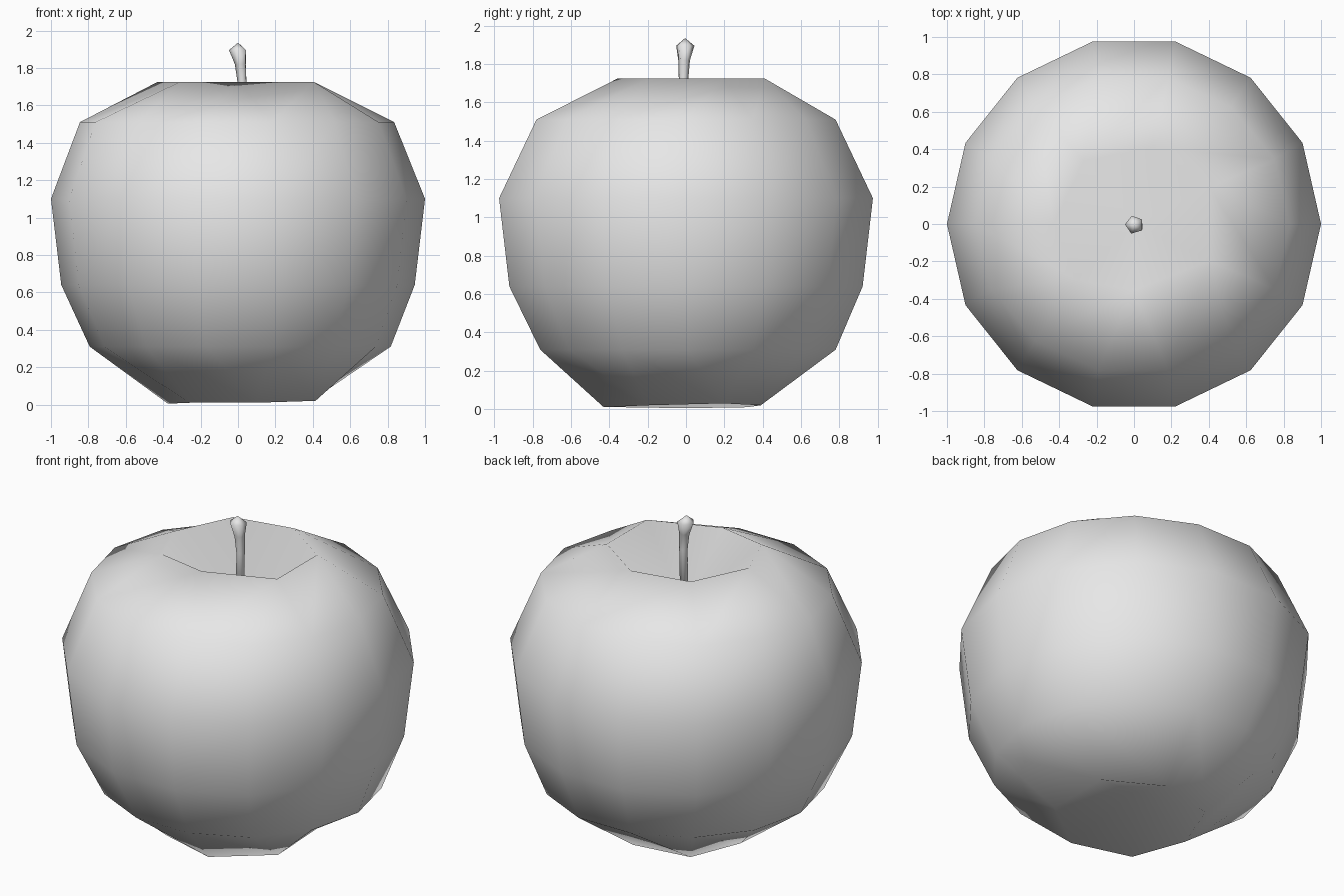
import bpy, bmesh, math

if "Cube" in bpy.data.objects:
    bpy.data.objects.remove(bpy.data.objects["Cube"])

SIDES = 14
STEP = 2 * math.pi / SIDES

grey = bpy.data.materials.new("light_grey")
grey.diffuse_color = (0.8, 0.8, 0.8, 1)
grey.use_nodes = True
grey.node_tree.nodes["Principled BSDF"].inputs["Base Color"].default_value = grey.diffuse_color


def finish(bm, name):
    """Turn a bmesh into a smooth-shaded object."""
    bmesh.ops.recalc_face_normals(bm, faces=bm.faces)
    for f in bm.faces:
        f.smooth = True
    me = bpy.data.meshes.new(name)
    bm.to_mesh(me)
    bm.free()
    me.materials.append(grey)
    ob = bpy.data.objects.new(name, me)
    bpy.context.collection.objects.link(ob)
    return ob


def ring(bm, n, rx, ry, z, cx=0.0, cy=0.0, turn=0.0):
    return [bm.verts.new((cx + rx * math.cos(turn + 2 * math.pi * i / n),
                          cy + ry * math.sin(turn + 2 * math.pi * i / n), z))
            for i in range(n)]


def bridge(bm, a, b):
    n = len(a)
    for i in range(n):
        j = (i + 1) % n
        bm.faces.new((a[i], a[j], b[j], b[i]))


def fan(bm, loop, tip):
    for i in range(len(loop)):
        bm.faces.new((loop[i], loop[(i + 1) % len(loop)], tip))


def cap(bm, outer, rim, centre):
    """Join a 14-sided ring to a 7-sided rim, then dip to a centre point."""
    for j in range(SIDES):
        k = (j + 1) % SIDES
        a, b = rim[j // 2], rim[k // 2]
        bm.faces.new((outer[j], outer[k], a) if a == b else (outer[j], outer[k], b, a))
    fan(bm, rim, bm.verts.new(centre))


def rim_points(bm, points):
    """Each point: position in fourteenths of a turn, radius, height."""
    return [bm.verts.new((r * math.cos(p * STEP), r * math.sin(p * STEP), z))
            for p, r, z in points]


# Fruit body: stacked rings from the bottom up
bm = bmesh.new()
rings = [ring(bm, SIDES, rx, ry, z, cx, cy) for rx, ry, z, cx, cy in (
    (0.805, 0.79, 0.31, 0.012, 0.01),
    (0.945, 0.945, 0.64, 0, 0),
    (1.0, 1.0, 1.10, 0, 0),
    (0.84, 0.80, 1.51, -0.005, 0))]
for lo, hi in zip(rings, rings[1:]):
    bridge(bm, lo, hi)

# Top hollow around the stem
top = rim_points(bm, [(1, 0.45, 1.725), (3, 0.42, 1.725), (5, 0.43, 1.725),
                      (7, 0.43, 1.725), (8.7, 0.43, 1.725),
                      (10.5, 0.355, 1.725), (13, 0.45, 1.725)])
cap(bm, rings[-1], top, (0.01, 0, 1.38))

# Bottom hollow with a slightly uneven rim
base = rim_points(bm, [(1, 0.45, 0.03), (3, 0.40, 0.02), (5, 0.41, 0.01),
                       (7, 0.375, 0.005), (9, 0.42, 0.01),
                       (11, 0.44, 0.01), (13, 0.46, 0.02)])
cap(bm, rings[0], base, (0, 0, 0.19))
finish(bm, "fruit_body")

# Stem: five-sided, widening to a blunt pointed tip
bm = bmesh.new()
stem = [ring(bm, 5, r, r, z, cx, cy, 0.6) for r, z, cx, cy in (
    (0.025, 1.36, 0.015, -0.01),
    (0.026, 1.72, 0.024, -0.013),
    (0.032, 1.82, 0.015, -0.01),
    (0.05, 1.895, 0.002, -0.004))]
for lo, hi in zip(stem, stem[1:]):
    bridge(bm, lo, hi)
bm.faces.new(stem[0])
fan(bm, stem[-1], bm.verts.new((0, -0.005, 1.935)))
finish(bm, "stem")
